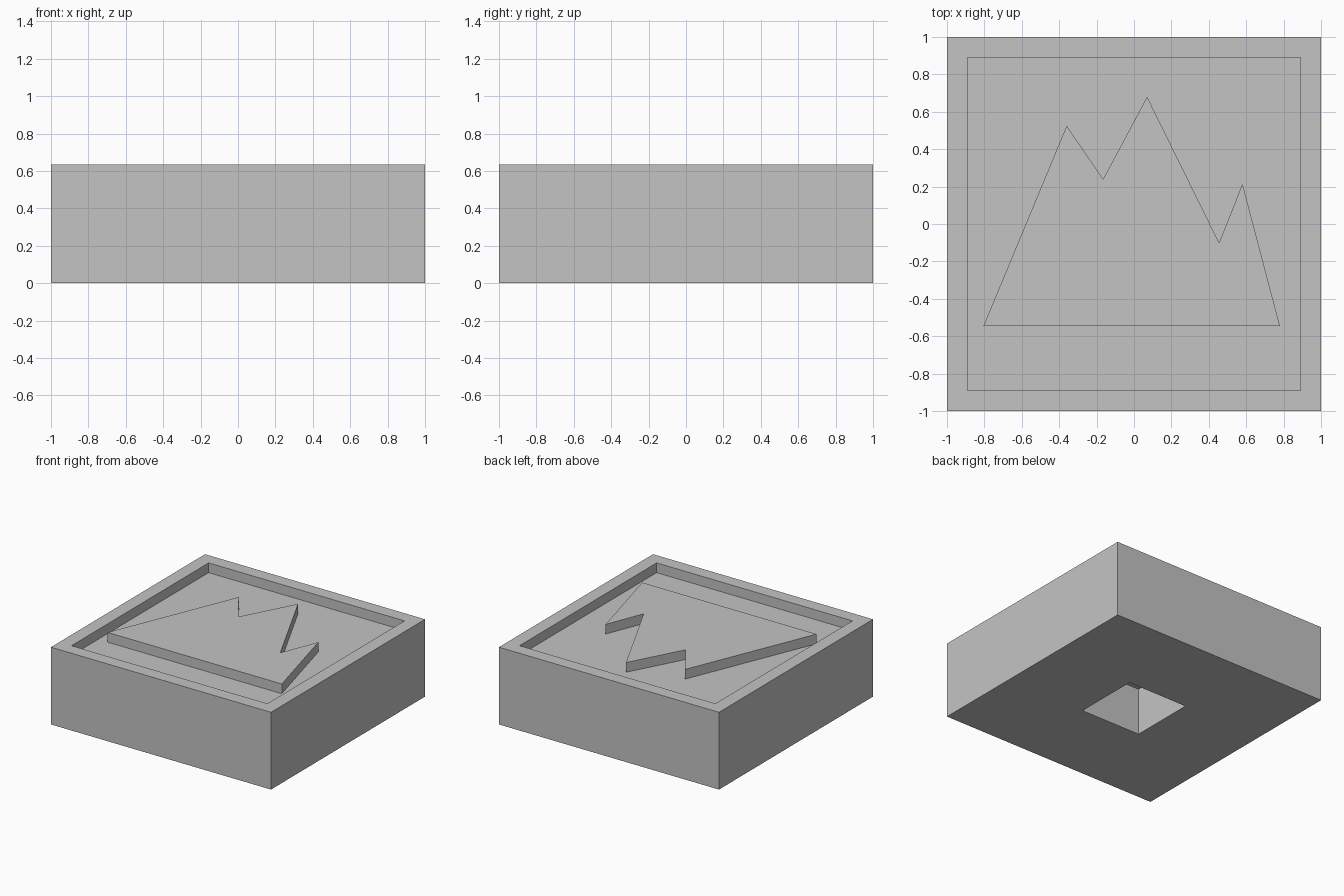
import bpy
import bmesh
from mathutils import Vector

HEIGHT = 0.635
RIM = 0.11             # width of the raised border
RECESS = 0.08          # depth of the top tray
SOCKET = 0.55          # side of the square hole underneath
SOCKET_DEPTH = 0.39

cube = bpy.data.objects.get("Cube")
if cube:
    bpy.data.objects.remove(cube, do_unlink=True)

grey = bpy.data.materials.new("plain grey")
grey.use_nodes = True
colour = (0.55, 0.55, 0.55, 1)
grey.diffuse_color = colour
grey.node_tree.nodes["Principled BSDF"].inputs["Base Color"].default_value = colour


def make_object(name, bm):
    bmesh.ops.recalc_face_normals(bm, faces=bm.faces)
    mesh = bpy.data.meshes.new(name)
    bm.to_mesh(mesh)
    bm.free()
    mesh.materials.append(grey)
    obj = bpy.data.objects.new(name, mesh)
    bpy.context.scene.collection.objects.link(obj)
    return obj


def sink(bm, direction, border, depth):
    """Inset the end face in the given z direction and push it straight in."""
    bm.normal_update()
    face = max(bm.faces, key=lambda f: direction * f.normal.z)
    bmesh.ops.inset_region(bm, faces=[face], thickness=border, use_even_offset=True)
    floor = bmesh.ops.extrude_discrete_faces(bm, faces=[face])["faces"][0]
    bmesh.ops.translate(bm, verts=floor.verts, vec=Vector((0, 0, -direction * depth)))


# Block with a tray on top and a square socket underneath
bm = bmesh.new()
bmesh.ops.create_cube(bm, size=2)
for v in bm.verts:
    v.co.z = (v.co.z + 1) / 2 * HEIGHT
sink(bm, 1, RIM, RECESS)
sink(bm, -1, 1 - SOCKET / 2, SOCKET_DEPTH)
make_object("block", bm)

# Mountain relief, flush with the rim
outline = [(-0.805, -0.545), (0.78, -0.545), (0.58, 0.215), (0.455, -0.1),
           (0.07, 0.68), (-0.165, 0.24), (-0.36, 0.525)]
bm = bmesh.new()
base = bm.faces.new([bm.verts.new((x, y, HEIGHT - RECESS)) for x, y in outline])
top = bmesh.ops.extrude_face_region(bm, geom=[base], use_keep_orig=True)["geom"]
bmesh.ops.translate(bm, verts=[g for g in top if isinstance(g, bmesh.types.BMVert)],
                    vec=Vector((0, 0, RECESS)))
make_object("mountain_relief", bm)
